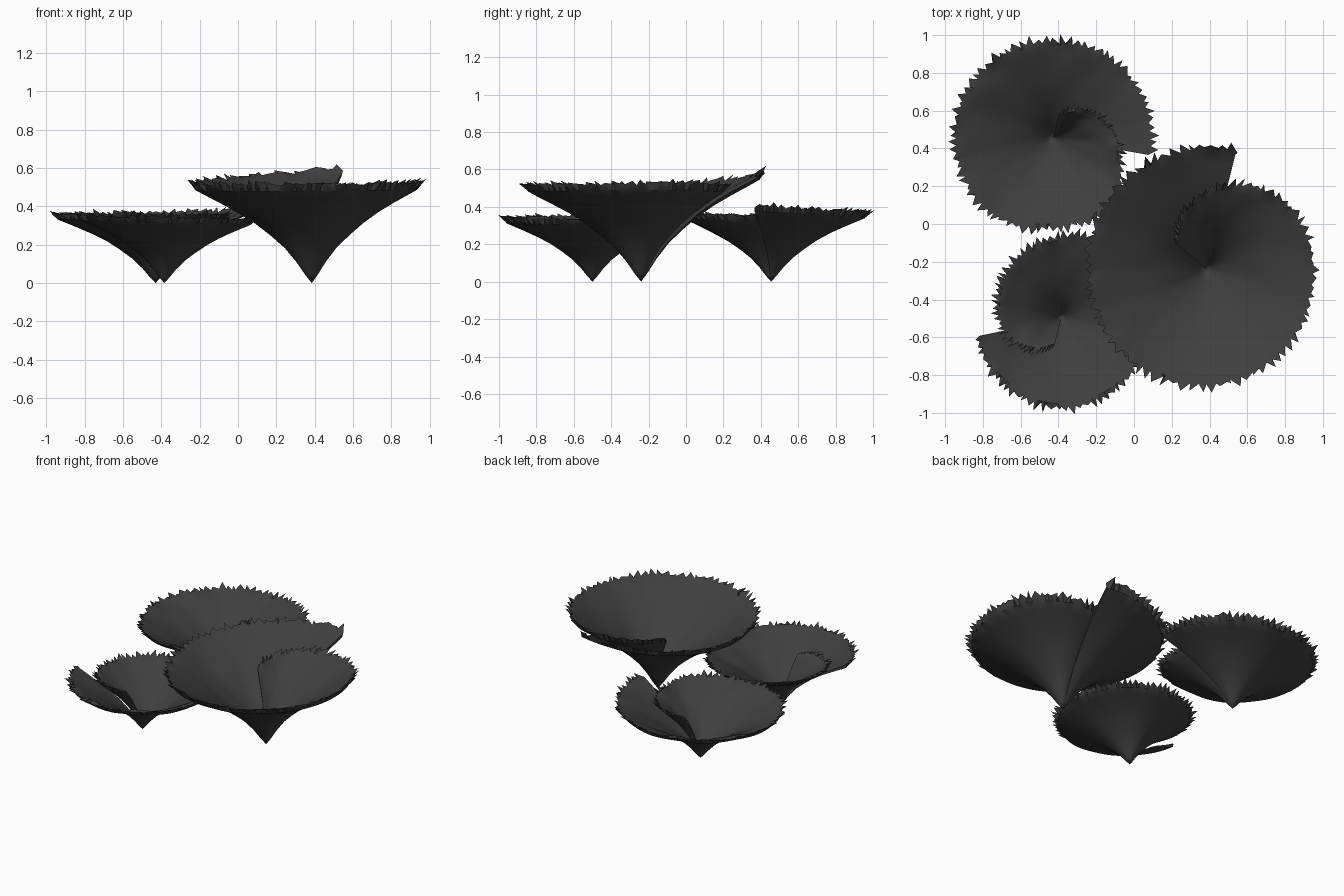
import bpy, math, random
from mathutils import noise, Vector

random.seed(4)
cube = bpy.data.objects.get("Cube")
if cube:
    bpy.data.objects.remove(cube, do_unlink=True)

# Single charcoal colour
charcoal = bpy.data.materials.new("charcoal")
charcoal.use_nodes = True
colour = (0.05, 0.05, 0.05, 1)
charcoal.diffuse_color = colour
shader = charcoal.node_tree.nodes["Principled BSDF"]
shader.inputs["Base Color"].default_value = colour
shader.inputs["Roughness"].default_value = 0.8

# Flared section from tip to rim: radius share, height share
PROFILE = [(0, 0), (0.06, 0.09), (0.13, 0.21), (0.23, 0.35), (0.35, 0.475),
           (0.48, 0.595), (0.62, 0.7), (0.76, 0.79), (0.88, 0.86), (0.98, 0.92)]


def sample(knots, angle):
    """Interpolate rim radius and height along the roll."""
    if angle >= knots[0][0]:
        return knots[0][1:]
    for (a, r, z), (b, s, w) in zip(knots, knots[1:]):
        if angle >= b:
            k = (a - angle) / (a - b)
            return r + (s - r) * k, z + (w - z) * k
    return knots[-1][1:]


def smooth_sample(knots, angle):
    near = [sample(knots, angle + d) for d in (-12, -6, 0, 6, 12)]
    return [sum(values) / len(near) for values in zip(*near)]


def section(radius, height, angle, seed, tooth):
    """Outer skin up to the rim, one tooth point, then the folded inner skin down."""
    outer, inner = [], []
    for f, g in PROFILE:
        fold = noise.noise(Vector((angle / 22, f * 3, seed))) * f
        outer.append((radius * f, height * g + fold * 0.006))
        inner.append((radius * f * 0.985, height * g + f * 0.022 + fold * 0.02))
    lip = (radius * 0.98 + tooth, height * random.uniform(0.96, 1.0) + tooth * 0.4)
    return outer + [lip] + inner[:0:-1]


def rolled_cap(name, tip, knots):
    """A sheet rolled clockwise into an overlapping cone with a toothed rim."""
    first, last = knots[0][0], knots[-1][0]
    columns = 2 * int((first - last) / 4.6)
    verts, faces = [], []
    for i in range(columns + 1):
        angle = first + (last - first) * i / columns
        radius, height = smooth_sample(knots, angle)
        tooth = random.uniform(0.02, 0.055) if i % 2 else random.uniform(0, 0.012)
        points = section(radius, height, angle, tip[0] * 9, tooth)
        rows = len(points)
        for j, (r, z) in enumerate(points):
            a = math.radians(angle)
            if j == len(PROFILE):
                a += random.uniform(-0.025, 0.025)
            verts.append((tip[0] + r * math.cos(a), tip[1] + r * math.sin(a), max(z, 0)))
    for i in range(columns):
        for j in range(rows):
            k = (j + 1) % rows
            p, q = i * rows, (i + 1) * rows
            faces.append((p + j, p + k, q + k, q + j))
    # Close both ends of the roll with strips
    for start in (0, columns * rows):
        for j in range(1, rows // 2):
            faces.append((start + j, start + j + 1, start + rows - j - 1, start + rows - j))
    mesh = bpy.data.meshes.new(name)
    mesh.from_pydata(verts, [], faces)
    mesh.materials.append(charcoal)
    mesh.validate()
    cap = bpy.data.objects.new(name, mesh)
    bpy.context.collection.objects.link(cap)

    # Join the tip and smooth the skins
    weld = cap.modifiers.new("weld", 'WELD')
    weld.merge_threshold = 0.0005
    bpy.ops.object.select_all(action='DESELECT')
    cap.select_set(True)
    bpy.context.view_layer.objects.active = cap
    bpy.ops.object.shade_smooth_by_angle(angle=math.radians(40))


# Rolls listed from the inner curl to the raised outer end: angle, radius, height
rolled_cap("large_cap", (0.385, -0.24), [
    (140, 0.2, 0.44), (122, 0.27, 0.48), (102, 0.36, 0.5), (70, 0.48, 0.52),
    (42, 0.55, 0.53), (0, 0.56, 0.53), (-84, 0.61, 0.52), (-126, 0.63, 0.52),
    (-165, 0.61, 0.52), (-193, 0.63, 0.53), (-245, 0.64, 0.57), (-272, 0.65, 0.6),
    (-284, 0.65, 0.61)])
rolled_cap("back_cap", (-0.43, 0.455), [
    (75, 0.12, 0.32), (50, 0.19, 0.34), (7, 0.31, 0.35), (-31, 0.41, 0.36),
    (-52, 0.48, 0.36), (-88, 0.46, 0.36), (-121, 0.51, 0.36), (-180, 0.52, 0.36),
    (-268, 0.51, 0.37), (-333, 0.52, 0.39), (-370, 0.52, 0.41)])
rolled_cap("front_cap", (-0.385, -0.5), [
    (256, 0.13, 0.31), (217, 0.25, 0.32), (172, 0.34, 0.33), (147, 0.37, 0.33),
    (106, 0.41, 0.33), (79, 0.45, 0.33), (0, 0.46, 0.33), (-91, 0.47, 0.34),
    (-150, 0.45, 0.35), (-168, 0.45, 0.36)])
